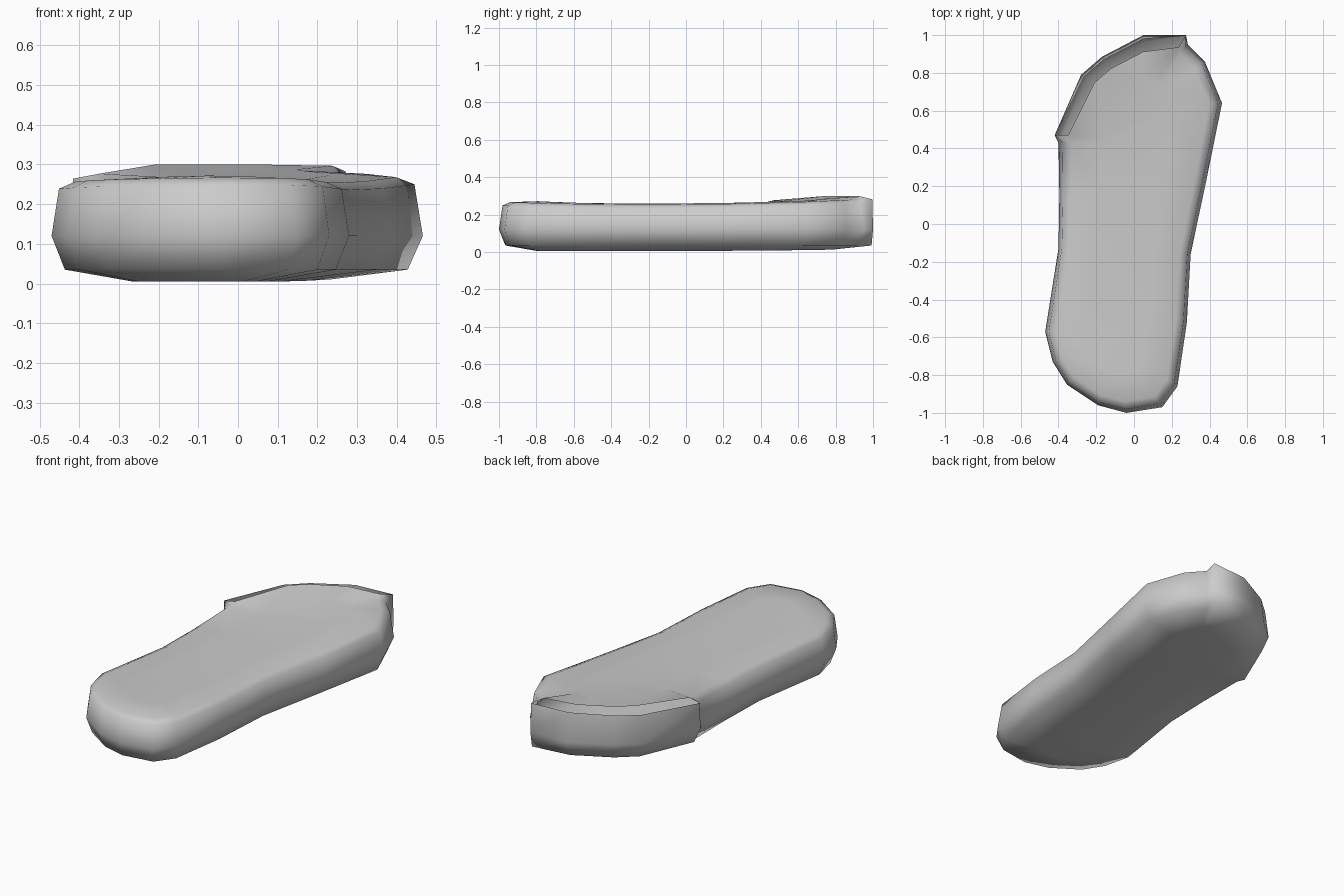
import bpy, bmesh

cube = bpy.data.objects.get("Cube")
if cube:
    bpy.data.objects.remove(cube)

grey = bpy.data.materials.new("plain grey")
grey.use_nodes = True
colour = (0.6, 0.6, 0.6, 1)
grey.diffuse_color = colour
grey.node_tree.nodes["Principled BSDF"].inputs["Base Color"].default_value = colour

# Widest outline, counter-clockwise from the front; the open lip comes separately
right_side = [(-.04, -1), (.15, -.97), (.23, -.86), (.28, -.52), (.3, -.16),
              (.385, .24), (.466, .64), (.375, .86), (.285, .95)]
lip = [(.275, 1), (.05, 1), (-.17, .885), (-.28, .79), (-.42, .47)]
left_side = [(-.4, .43), (-.395, .15), (-.4, -.13), (-.47, -.57),
             (-.43, -.73), (-.355, -.85), (-.19, -.96)]
outline = right_side + lip + left_side
lip_start, lip_end = len(right_side), len(right_side) + len(lip) - 1


def inset(point, amount):
    """Move an outline point towards the curved centre line."""
    x, y = point
    sy = max(-.62, min(.6, y))
    sx = -.03 + .12 * sy
    return x + (sx - x) * amount, y + (sy - y) * amount


def top(y):
    return .256 + .02 * (y + .2) ** 2


def ring(bm, amount, height):
    verts = []
    for i, p in enumerate(outline):
        a, z = amount(i), height(i, p[1])
        verts.append(bm.verts.new((*inset(p, a), z)))
    return verts


def in_lip(i):
    return lip_start <= i <= lip_end


def lip_middle(i):
    return lip_start < i < lip_end


# Cross-section of the body, from underside to pad
bm = bmesh.new()
rings = [
    ring(bm, lambda i: .55, lambda i, y: .005 + .008 * max(0, y)),
    ring(bm, lambda i: .02 if i == lip_start else .09, lambda i, y: .035),
    ring(bm, lambda i: 0, lambda i, y: .12),
    ring(bm, lambda i: .01 if i in (lip_start, lip_end) else .05,
         lambda i, y: .262 + .02 * max(0, y - .4) / .6 if in_lip(i) else top(y) - .02),
    ring(bm, lambda i: .22 if lip_middle(i) else .16,
         lambda i, y: .3 if lip_middle(i) else top(y) + (.012 if in_lip(i) else -.002)),
    ring(bm, lambda i: .55, lambda i, y: top(y) + .003),
]
count = len(outline)
gap = []
for level in range(len(rings) - 1):
    low, high = rings[level], rings[level + 1]
    for i in range(count):
        j = (i + 1) % count
        face = bm.faces.new((low[i], low[j], high[j], high[i]))
        if level == 3 and lip_start <= i < lip_end:
            gap.append(face)
caps = [bm.faces.new(rings[0][::-1]), bm.faces.new(rings[-1])]
bmesh.ops.recalc_face_normals(bm, faces=bm.faces)
bmesh.ops.triangulate(bm, faces=caps)

# Opening between the raised pad edge and the lip
bmesh.ops.delete(bm, geom=gap, context='FACES_ONLY')

mesh = bpy.data.meshes.new("padded_sole")
bm.to_mesh(mesh)
bm.free()
mesh.materials.append(grey)
for poly in mesh.polygons:
    poly.use_smooth = True
sole = bpy.data.objects.new("padded_sole", mesh)
bpy.context.collection.objects.link(sole)
